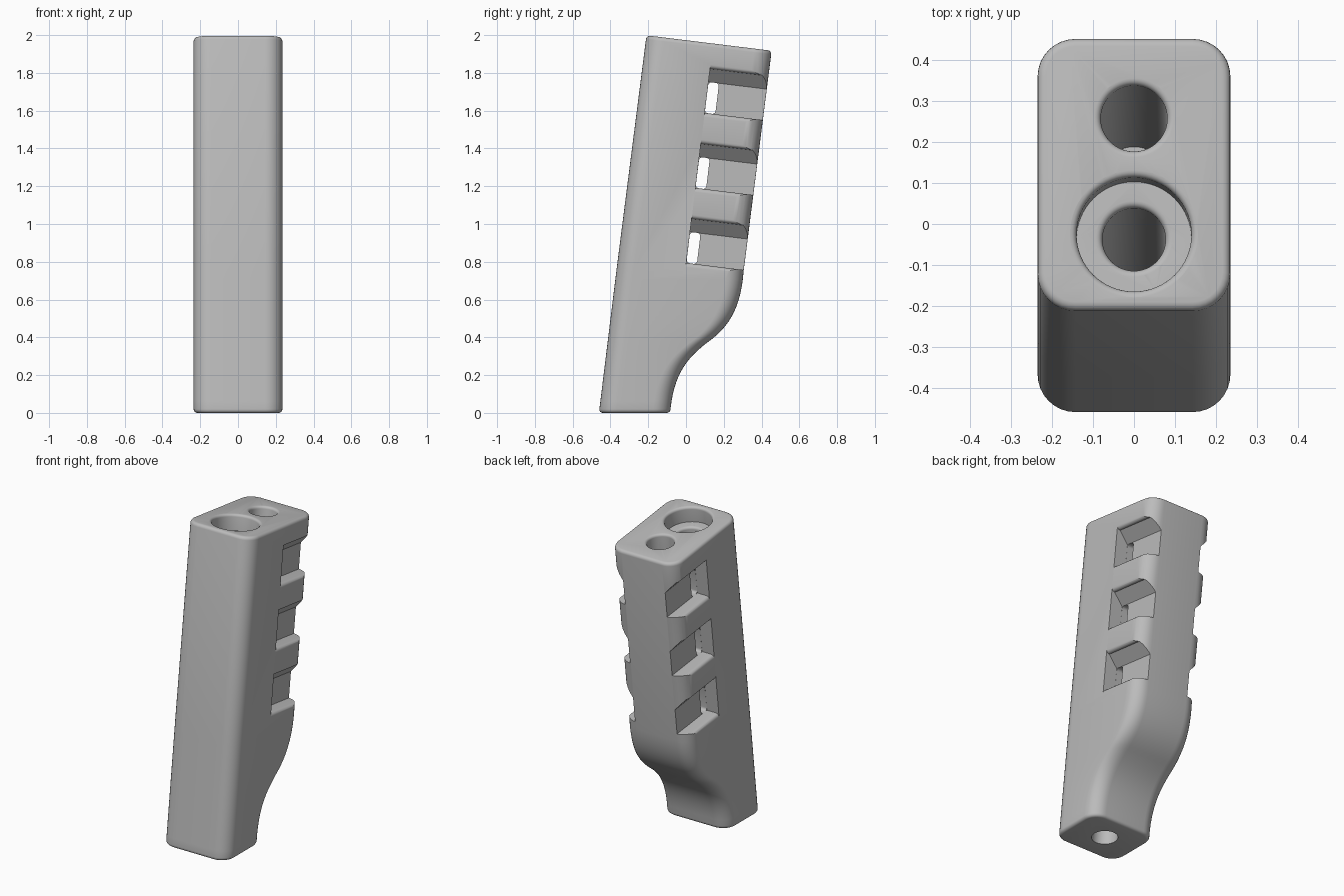
import bpy
import bmesh
from math import sin, cos, pi, radians
from mathutils import Matrix, Vector

if "Cube" in bpy.data.objects:
    bpy.data.objects.remove(bpy.data.objects["Cube"])

TILT = radians(7)
HALF_W = 0.235      # half width of the grip
WEB = 0.15          # half width of the rear web between the notches
# leaning frame: origin at the centre of the top face, z along the grip
LEAN = Matrix.Translation((0, 0.122, 1.958)) @ Matrix.Rotation(-TILT, 4, 'X')

grey = bpy.data.materials.new("plain grey")
grey.use_nodes = True
grey.diffuse_color = (0.5, 0.5, 0.5, 1)
grey.node_tree.nodes["Principled BSDF"].inputs["Base Color"].default_value = (0.5, 0.5, 0.5, 1)


def make_object(name, rings):
    """Skin a list of equal closed rings into a capped solid."""
    bm = bmesh.new()
    loops = [[bm.verts.new(p) for p in ring] for ring in rings]
    n = len(loops[0])
    for a, b in zip(loops, loops[1:]):
        for i in range(n):
            j = (i + 1) % n
            bm.faces.new((a[i], a[j], b[j], b[i]))
    bm.faces.new(loops[0][::-1])
    bm.faces.new(loops[-1])
    bmesh.ops.recalc_face_normals(bm, faces=bm.faces)
    mesh = bpy.data.meshes.new(name)
    bm.to_mesh(mesh)
    bm.free()
    obj = bpy.data.objects.new(name, mesh)
    bpy.context.collection.objects.link(obj)
    mesh.materials.append(grey)
    return obj


def rounded_rect(w, h, r, steps=8):
    """Outline of a w by h half-size rectangle with round corners."""
    pts = []
    for k, (sx, sy) in enumerate([(1, 1), (-1, 1), (-1, -1), (1, -1)]):
        for i in range(steps + 1):
            a = pi / 2 * (k + i / steps)
            pts.append((sx * (w - r) + r * cos(a), sy * (h - r) + r * sin(a)))
    return pts


def section(front, back, inset=0.0):
    """Rounded grip section spanning two side-view points (y, z)."""
    f, b = Vector((0, *front)), Vector((0, *back))
    mid, along = (f + b) / 2, (b - f).normalized()
    outline = rounded_rect(HALF_W - inset, (b - f).length / 2 - inset, 0.092 - inset)
    return [mid + Vector((x, 0, 0)) + along * y for x, y in outline]


def front_y(z):
    return -0.461 + 0.1228 * z


# grip body: curved lower back, leaning shaft, softened ends
FILLET = 0.02
arc = [(FILLET * (1 - sin(a)), FILLET * (1 - cos(a))) for a in (0, pi / 8, pi / 4, 3 * pi / 8, pi / 2)]
rings = [section((front_y(z), z), (-0.082, z), inset) for inset, z in arc]

# lower back curve as two smooth arcs joined by a slanted run
P = [Vector(p) for p in ((-0.082, 0.02), (-0.062, 0.22), (0.02, 0.30), (0.112, 0.372),
                         (0.215, 0.445), (0.29, 0.54), (0.305, 0.75))]
for p0, p1, p2, p3 in ((P[0], P[1], P[2], P[3]), (P[3], P[4], P[5], P[6])):
    for i in range(1, 15):
        t = i / 14
        p = (1-t)**3 * p0 + 3*t*(1-t)**2 * p1 + 3*t*t*(1-t) * p2 + t**3 * p3
        rings.append(section((front_y(p.y), p.y), p))

for inset, drop in reversed(arc):
    f, b = (LEAN @ Vector((0, s * 0.334, -drop)) for s in (-1, 1))
    rings.append(section((f.y, f.z), (b.y, b.z), inset))
body = make_object("grip_body", rings)

cutters = []


def bore(name, y, profile, sides=64):
    """Turned cutter along the grip; profile holds (radius, height)."""
    rings = [[LEAN @ Vector((r * cos(2*pi*i/sides), y + r * sin(2*pi*i/sides), h))
              for i in range(sides)] for r, h in profile]
    cutters.append(make_object(name, rings))


def lip(r, top, f=0.016):
    """Softened mouth of a bore of radius r at height top."""
    arc = [pi / 2 * i / 5 for i in range(6)]
    return [(r + f * (1 - cos(a)), top - f * (1 - sin(a))) for a in arc] + [(r + f, top + 0.03)]


# front bore runs right through, with a counterbore at its mouth
bore("front_bore_cutter", -0.147, [(0.077, -2.3)] + lip(0.077, -0.1))
bore("counterbore_cutter", -0.147, [(0.14, -0.1)] + lip(0.14, 0))
bore("rear_bore_cutter", 0.138, [(0.081, -1.24)] + lip(0.081, 0))

# three side notches with slanted ceilings, joined by a slot through the grip
FRONT, REAR = 0.022, 0.5
FLOOR, INNER, OUTER = -0.37, -0.205, -0.135
R = 0.022
quarter = [pi / 2 * i / 5 for i in range(6)]
notch = [(WEB, INNER), (WEB, FLOOR)]
notch += [(HALF_W - R + R * sin(a), FLOOR - R + R * cos(a)) for a in quarter]
notch += [(0.4, FLOOR - R), (0.4, OUTER + R)]
notch += [(HALF_W - R + R * sin(a), OUTER + R - R * cos(a)) for a in reversed(quarter)]

for k in range(3):
    shift = -0.4 * k
    for side, label in ((1, "left"), (-1, "right")):
        cutters.append(make_object(f"{label}_notch_cutter_{k + 1}", [
            [LEAN @ Vector((side * x, y, z + shift)) for x, z in notch] for y in (FRONT, REAR)]))
    slot = rounded_rect(0.028, (INNER - FLOOR) / 2, 0.018, 5)
    cutters.append(make_object(f"slot_cutter_{k + 1}", [
        [LEAN @ Vector((x, FRONT + 0.0285 + y, (INNER + FLOOR) / 2 + shift + z)) for y, z in slot]
        for x in (-WEB - 0.01, WEB + 0.01)]))

# carve the body, then drop the cutters
bpy.ops.object.select_all(action='DESELECT')
bpy.context.view_layer.objects.active = body
body.select_set(True)
for cutter in cutters:
    cutter.hide_render = True
    mod = body.modifiers.new(cutter.name, 'BOOLEAN')
    mod.operation, mod.solver, mod.object = 'DIFFERENCE', 'EXACT', cutter
    bpy.ops.object.modifier_apply(modifier=mod.name)
for cutter in cutters:
    bpy.data.objects.remove(cutter)

bpy.ops.object.shade_smooth_by_angle(angle=radians(30))
